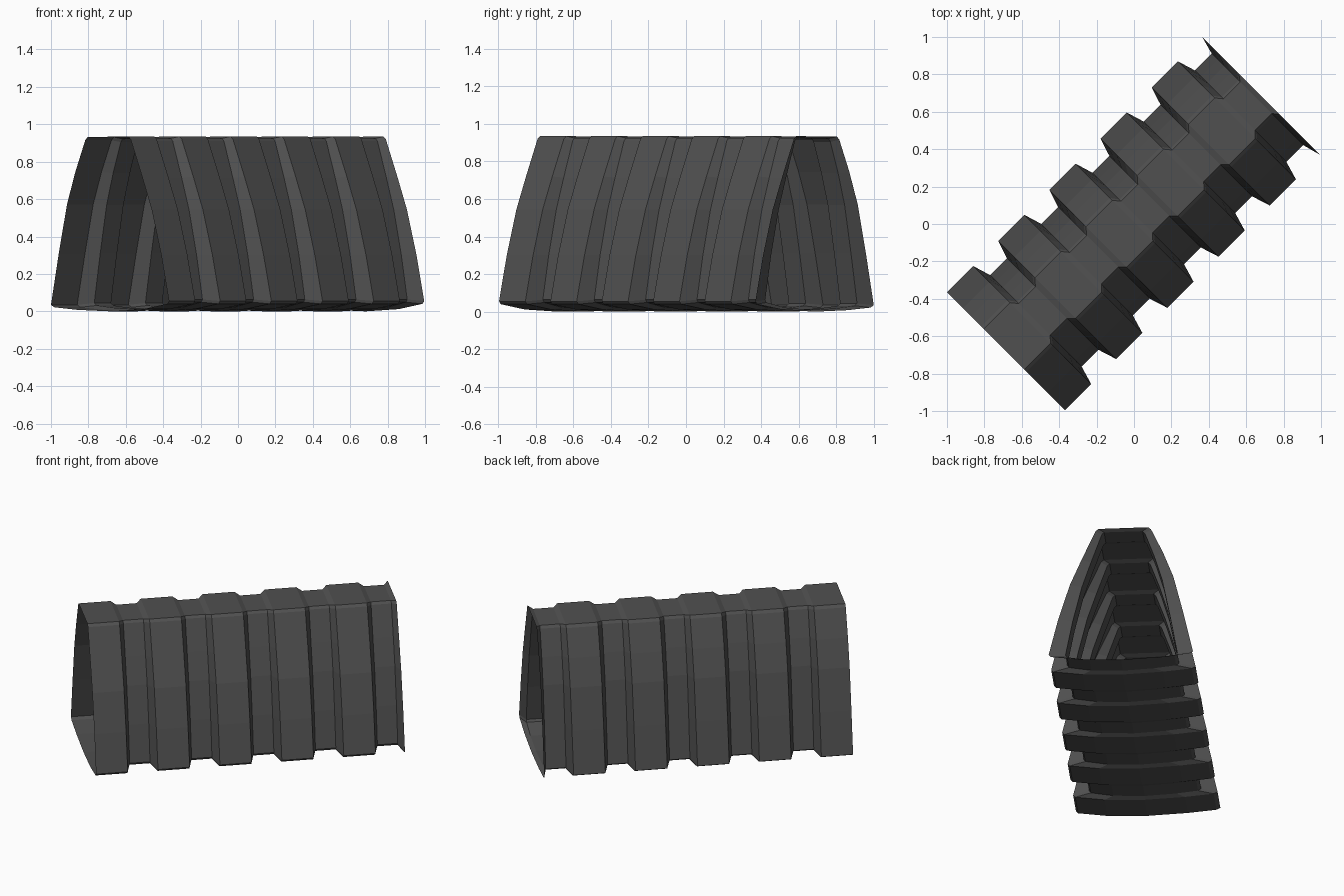
import bpy, bmesh, math

if "Cube" in bpy.data.objects:
    bpy.data.objects.remove(bpy.data.objects["Cube"])

# Cross-section of a wide rib: (across, height)
RIB = [(0, 0), (-.25, .008), (-.425, .022), (-.449, .035), (-.39, .31),
       (-.328, .572), (-.265, .745), (-.19, .915), (-.172, .932),
       (.135, .935), (.153, .92), (.24, .72), (.312, .545), (.385, .3),
       (.443, .055), (.43, .04), (.25, .012)]
# Narrower cross-section between the ribs
VALLEY = [(v * .775 - .002, .01 + z * .978) for v, z in RIB]

PERIOD, COUNT, START, END = .387, 5, -.965, .965

# Stations along the tunnel: rib start, rib end, valley start, valley end
stations = []
for i in range(COUNT):
    u = START + i * PERIOD
    stations += [(u, RIB), (u + .198, RIB), (u + .228, VALLEY), (u + .355, VALLEY)]
stations.append((END, RIB))  # end lip

# Skin the rings into an open-ended tube, running diagonally in plan
bm = bmesh.new()
c = math.sqrt(.5)
rings = [[bm.verts.new(((u + v) * c, (u - v) * c, z)) for v, z in prof]
         for u, prof in stations]
n = len(RIB)
for a, b in zip(rings, rings[1:]):
    for j in range(n):
        k = (j + 1) % n
        bm.faces.new((a[j], a[k], b[k], b[j]))
bmesh.ops.recalc_face_normals(bm, faces=bm.faces)

# Make the outside face outwards (roof normals up)
roof = max(bm.faces, key=lambda f: f.calc_center_median().z)
if roof.normal.z < 0:
    bmesh.ops.reverse_faces(bm, faces=bm.faces)

mesh = bpy.data.meshes.new("ribbed_tunnel")
bm.to_mesh(mesh)
bm.free()
tunnel = bpy.data.objects.new("ribbed_tunnel", mesh)
bpy.context.collection.objects.link(tunnel)

# Dark grey finish
mat = bpy.data.materials.new("dark_grey")
mat.diffuse_color = (.08, .08, .08, 1)
mat.use_nodes = True
mat.node_tree.nodes["Principled BSDF"].inputs["Base Color"].default_value = mat.diffuse_color
mesh.materials.append(mat)
